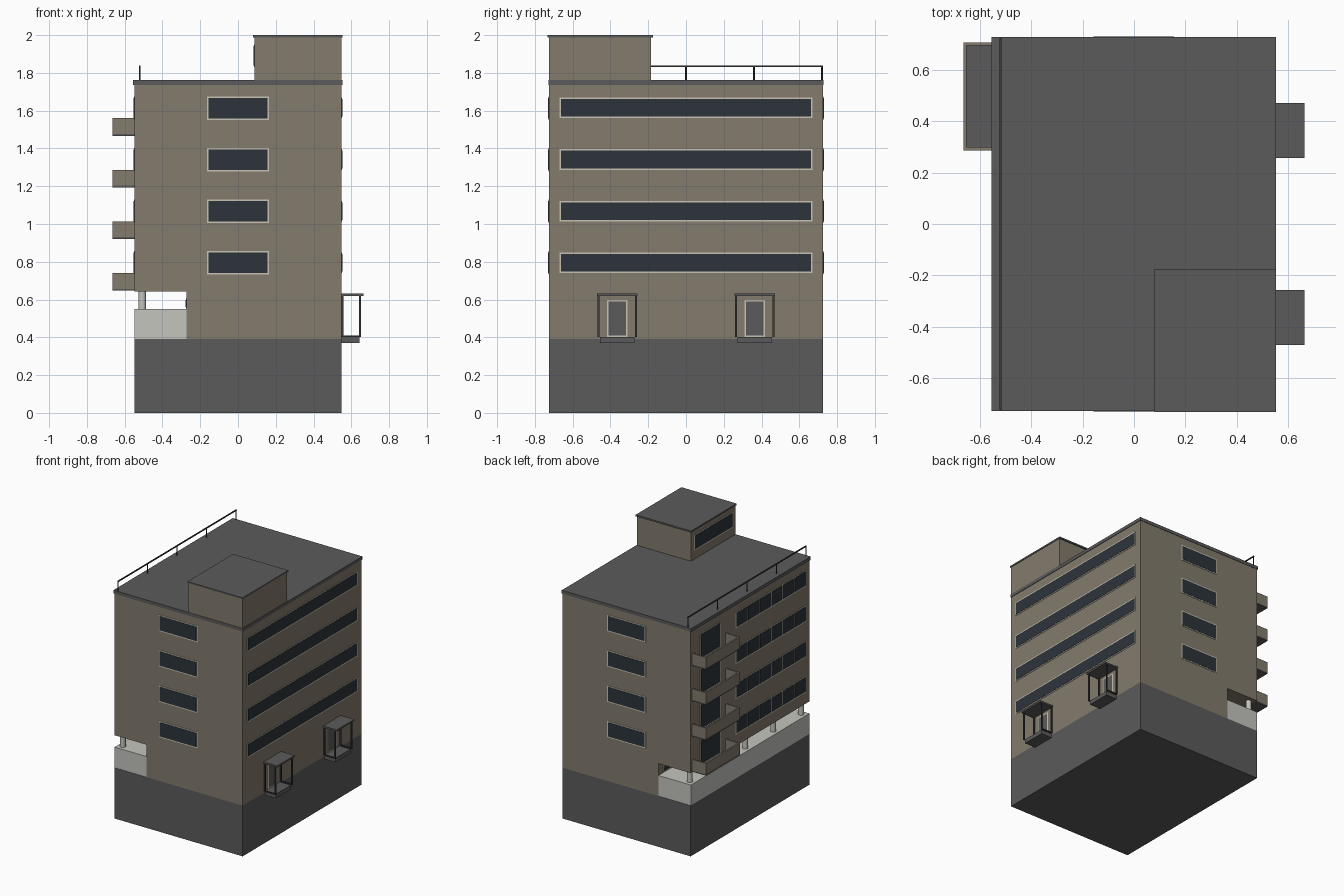
import bpy
import bmesh
from mathutils import Vector

cube = bpy.data.objects.get("Cube")
if cube:
    bpy.data.objects.remove(cube, do_unlink=True)


def material(name, rgb):
    lin = [(c / 255 / 12.92) if c < 11 else ((c / 255 + 0.055) / 1.055) ** 2.4 for c in rgb]
    m = bpy.data.materials.new(name)
    m.use_nodes = True
    m.diffuse_color = (*lin, 1)
    m.node_tree.nodes["Principled BSDF"].inputs["Base Color"].default_value = (*lin, 1)
    return m


GREY = material("concrete grey", (91, 91, 91))
WALL = material("brown render", (131, 123, 108))
LIGHT = material("light plaster", (196, 197, 190))
FRAME = material("frame cream", (200, 195, 180))
GLASS = material("dark glass", (44, 52, 58))
METAL = material("dark metal", (60, 60, 60))


def finish(name, bm, mat):
    mesh = bpy.data.meshes.new(name)
    bm.to_mesh(mesh)
    bm.free()
    mesh.materials.append(mat)
    obj = bpy.data.objects.new(name, mesh)
    bpy.context.collection.objects.link(obj)
    return obj


def box(name, mat, x, y, z):
    """Box from three (low, high) ranges."""
    lo, hi = (Vector(v) for v in zip(x, y, z))
    bm = bmesh.new()
    bmesh.ops.create_cube(bm, size=1)
    for v in bm.verts:
        v.co = (lo + hi) / 2 + Vector(a * b for a, b in zip(v.co, hi - lo))
    return finish(name, bm, mat)


def pole(name, mat, radius, x, y, z, sides=16):
    bm = bmesh.new()
    bmesh.ops.create_cone(bm, cap_ends=True, segments=sides, radius1=radius,
                          radius2=radius, depth=z[1] - z[0])
    bmesh.ops.translate(bm, verts=bm.verts, vec=(x, y, sum(z) / 2))
    obj = finish(name, bm, mat)
    for p in obj.data.polygons:
        p.use_smooth = len(p.vertices) == 4
    return obj


def opening(name, axis, side, face, span, z, panes=1, fill=GLASS, rim=0.008):
    """Framed thin plate on a wall; axis is the wall normal."""
    def plate(part, mat, s, h, depth):
        d = sorted((face - side * 0.002, face + side * depth))
        if axis == "x":
            box(part, mat, d, s, h)
        else:
            box(part, mat, s, d, h)
    plate(name + "_frame", FRAME, span, z, 0.003)
    step = (span[1] - span[0] - rim) / panes
    for i in range(panes):
        a = span[0] + rim + i * step
        plate(name + "_pane", fill, (a, a + step - rim), (z[0] + rim, z[1] - rim), 0.005)


X, Y = 0.548, 0.726
STOREY = 0.273

# Main masses
box("base", GREY, (-X, X), (-Y, Y), (0, 0.392))
box("plinth", LIGHT, (-X, X - 0.002), (-Y + 0.002, Y - 0.002), (0.392, 0.55))
box("ground_floor", WALL, (-0.272, X), (-Y, Y), (0.392, 0.645))
box("upper_floors", WALL, (-X, X), (-Y, Y), (0.643, 1.737))
box("roof_slab", GREY, (-0.555, 0.552), (-0.729, 0.729), (1.737, 1.762))

# Roof cabin
box("roof_cabin", WALL, (0.087, X), (-Y, -0.184), (1.762, 1.988))
box("cabin_roof", GREY, (0.08, 0.552), (-0.732, -0.175), (1.988, 2.0))
opening("cabin_window", "x", -1, 0.087, (-0.69, -0.22), (1.83, 1.95))

# Columns below the overhang
for i in range(-2, 3):
    pole("column", LIGHT, 0.02, -0.507, i * 0.34, (0.55, 0.645))
opening("ground_window", "x", -1, -0.272, (-0.67, 0.67), (0.553, 0.605), panes=6)

# Windows and balconies on each storey
for s in range(4):
    dz = s * STOREY
    low, high = 0.732 + dz, 0.857 + dz
    for side in (-1, 1):
        opening("end_window", "y", side, side * Y, (-0.165, 0.163), (low, high))
    opening("long_window", "x", 1, X, (-0.67, 0.67), (0.741 + dz, 0.85 + dz))
    opening("row_window", "x", -1, -X, (-0.68, 0.18), (low, high), panes=6)
    opening("balcony_door", "x", -1, -X, (0.365, 0.61), (0.66 + dz, high))
    z = (0.647 + dz, 0.741 + dz)
    box("balcony_slab", GREY, (-0.664, -X), (0.287, 0.707), (z[0], z[0] + 0.01))
    wall = (z[0] + 0.01, z[1])
    box("balcony_front", WALL, (-0.664, -0.652), (0.287, 0.707), wall)
    for y in (0.287, 0.695):
        box("balcony_side", WALL, (-0.652, -X), (y, y + 0.012), wall)

# Entrances with step, posts and canopy
for y in (-0.364, 0.364):
    box("entrance_step", GREY, (X, 0.642), (y - 0.092, y + 0.092), (0.37, 0.402))
    box("canopy", GREY, (X, 0.664), (y - 0.107, y + 0.107), (0.62, 0.632))
    opening("entrance_door", "x", 1, X, (y - 0.055, y + 0.055), (0.402, 0.598), fill=GREY)
    for side in (-1, 1):
        py = y + side * 0.099
        box("canopy_post", METAL, (0.64, 0.65), (py - 0.005, py + 0.005), (0.402, 0.62))
        box("canopy_post", METAL, (X, X + 0.01), (py - 0.005, py + 0.005), (0.402, 0.62))
        box("canopy_rail", METAL, (X, 0.65), (py - 0.005, py + 0.005), (0.402, 0.41))

# Roof railing
for i in range(-2, 3):
    pole("rail_post", METAL, 0.004, -0.52, i * 0.36, (1.762, 1.838), 8)
box("rail_bar", METAL, (-0.524, -0.516), (-0.724, 0.724), (1.832, 1.84))
